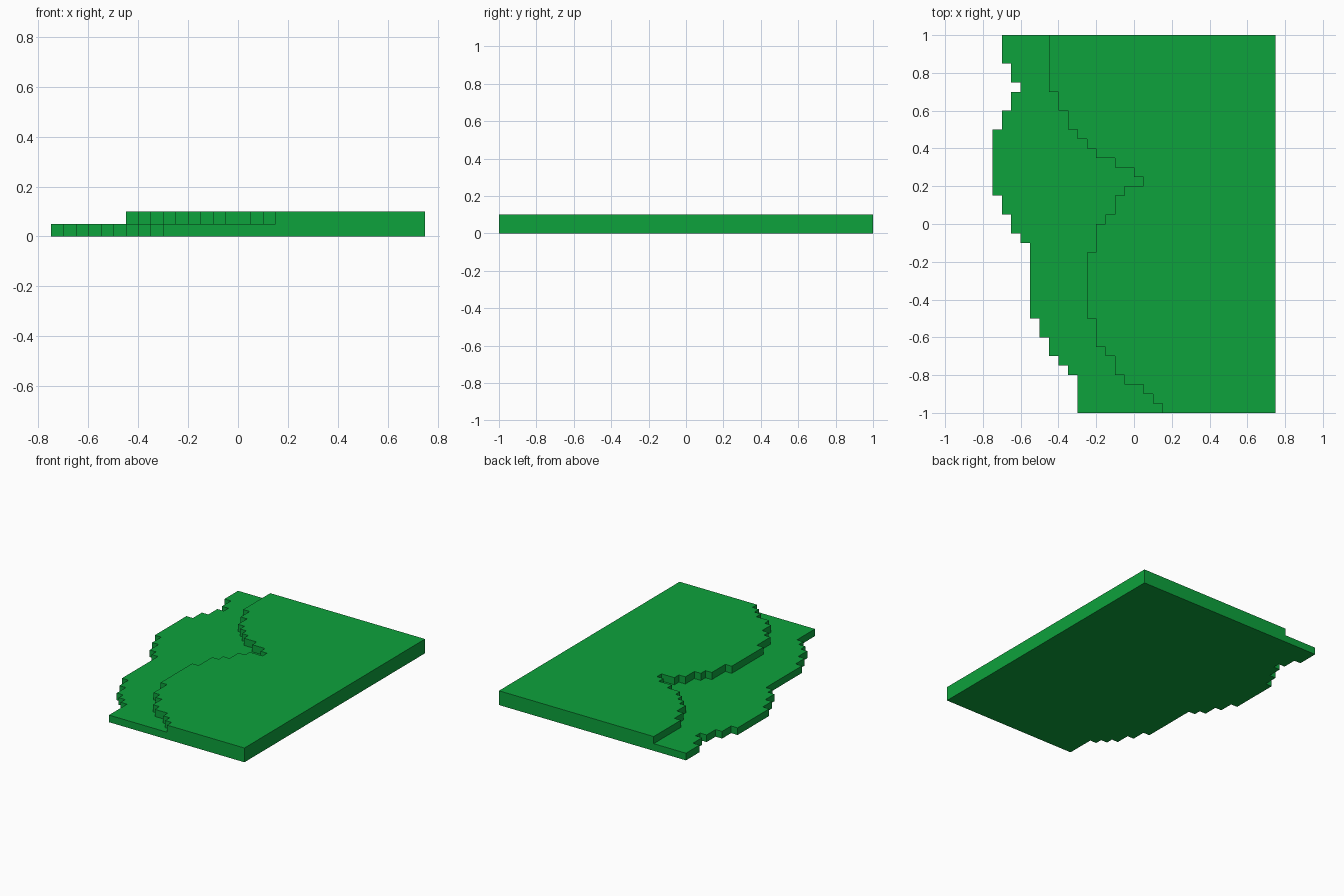
import bpy
import bmesh

cube = bpy.data.objects.get("Cube")
if cube:
    bpy.data.objects.remove(cube)

STEP, EAST, NORTH, SOUTH = 0.05, 0.75, 1.0, -1.0

# Stepped west edges from back to front: (x, y where the run ends)
LOWER_EDGE = [(-.70, .85), (-.65, .75), (-.60, .70), (-.65, .60), (-.70, .50),
              (-.75, .15), (-.70, .05), (-.65, -.05), (-.60, -.10), (-.55, -.50),
              (-.50, -.60), (-.45, -.70), (-.40, -.75), (-.35, -.80), (-.30, SOUTH)]
UPPER_EDGE = [(-.45, .70), (-.40, .60), (-.35, .50), (-.30, .45), (-.25, .40),
              (-.20, .35), (-.10, .30), (0, .25), (.05, .20), (-.05, .15),
              (-.10, .05), (-.15, 0), (-.20, -.15), (-.25, -.50), (-.20, -.65),
              (-.15, -.70), (-.10, -.80), (-.05, -.85), (.05, -.90), (.10, -.95),
              (.15, SOUTH)]


def stair(runs):
    """Turn runs into the corner points of a right-angled staircase path."""
    points, y = [], NORTH
    for x, y_end in runs:
        points += [(x, y), (x, y_end)]
        y = y_end
    return points


def make_material(name, color):
    mat = bpy.data.materials.new(name)
    mat.use_nodes = True
    mat.diffuse_color = color
    bsdf = mat.node_tree.nodes["Principled BSDF"]
    bsdf.inputs["Base Color"].default_value = color
    bsdf.inputs["Roughness"].default_value = 0.8
    return mat


bm = bmesh.new()


def ring(points, z):
    return [bm.verts.new((x, y, z)) for x, y in points]


def wall(low, high):
    for i in range(len(low) - 1):
        bm.faces.new((low[i], low[i + 1], high[i + 1], high[i]))


# Edge paths at each height, plus the straight east corners
lower, upper = stair(LOWER_EDGE), stair(UPPER_EDGE)
base, ledge = ring(lower, 0), ring(lower, STEP)
foot, rim = ring(upper, STEP), ring(upper, 2 * STEP)
corners = [(EAST, SOUTH), (EAST, NORTH)]
east_low, east_high = ring(corners, 0), ring(corners, 2 * STEP)

# Stepped walls of both terraces
wall(base, ledge)
wall(foot, rim)

# Underside, lower terrace and upper terrace
bm.faces.new(base + east_low)
bm.faces.new(ledge + foot[::-1])
bm.faces.new(rim + east_high)

# Straight outer sides
bm.faces.new((east_low[0], east_low[1], east_high[1], east_high[0]))
for end, e in ((-1, 0), (0, 1)):
    bm.faces.new((base[end], east_low[e], east_high[e],
                  rim[end], foot[end], ledge[end]))

bmesh.ops.recalc_face_normals(bm, faces=bm.faces[:])
bmesh.ops.triangulate(bm, faces=[f for f in bm.faces if len(f.verts) > 4])

mesh = bpy.data.meshes.new("terraced_ground")
bm.to_mesh(mesh)
bm.free()
mesh.materials.append(make_material("grass green", (0.004, 0.36, 0.045, 1)))
terrain = bpy.data.objects.new("terraced_ground", mesh)
bpy.context.collection.objects.link(terrain)
